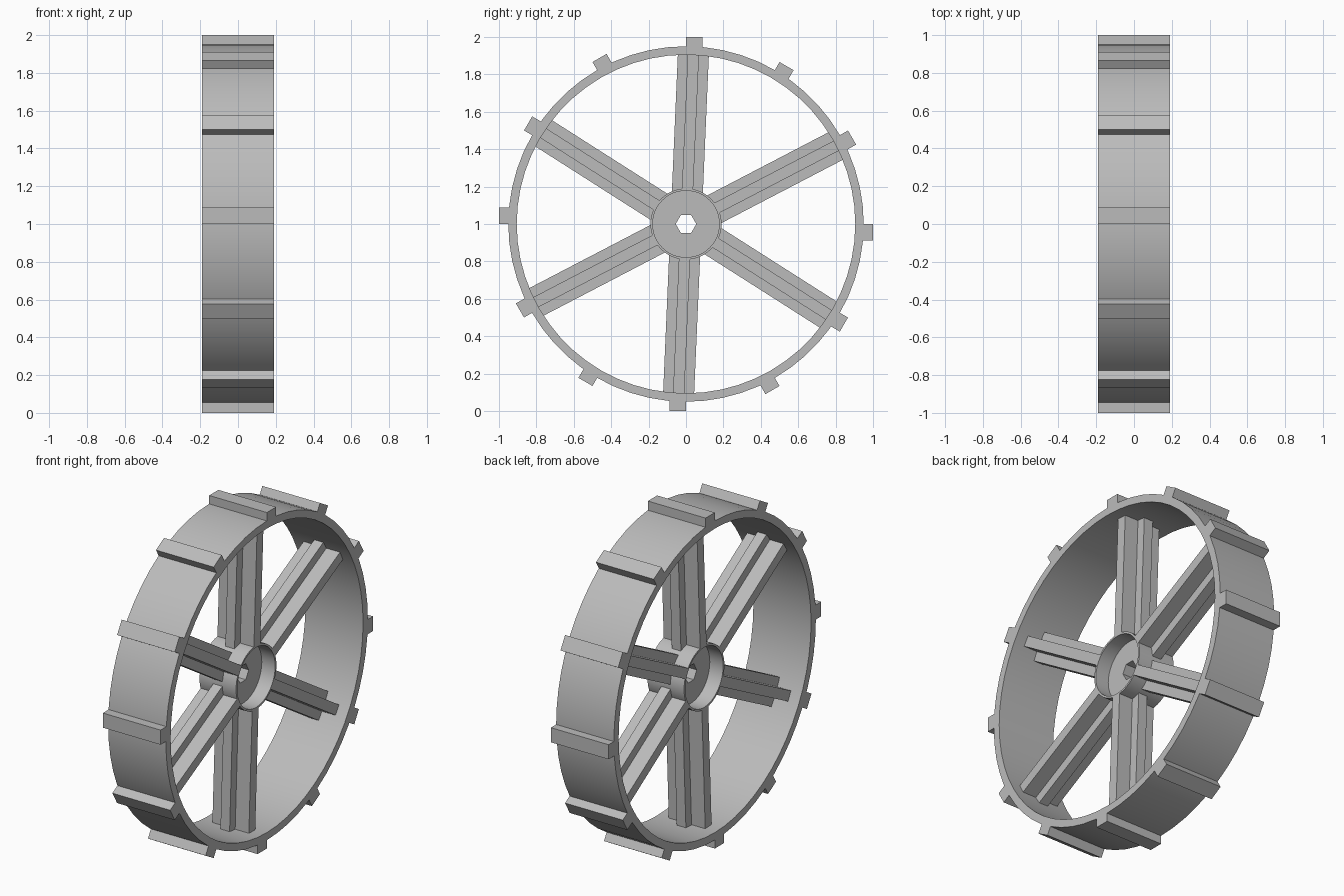
import bpy, bmesh, math
from mathutils import Matrix, Vector

old = bpy.data.objects.get("Cube")
if old:
    bpy.data.objects.remove(old, do_unlink=True)

grey = bpy.data.materials.new("light grey")
grey.use_nodes = True
COLOUR = (0.5, 0.5, 0.5, 1)
grey.diffuse_color = COLOUR
grey.node_tree.nodes["Principled BSDF"].inputs["Base Color"].default_value = COLOUR

HALF_WIDTH = 0.19      # rim half width along the axle
HUB_HALF = 0.12        # hub and spoke half width
RIM_OUT, RIM_IN = 0.95, 0.905
HUB_OUT, HUB_IN = 0.19, 0.178
TREAD = 0.087
LEAN = math.atan(TREAD / 2)   # spokes aim at the tread centres


def finish(bm, name, smooth=False):
    bmesh.ops.recalc_face_normals(bm, faces=bm.faces)
    mesh = bpy.data.meshes.new(name)
    bm.to_mesh(mesh)
    bm.free()
    mesh.materials.append(grey)
    ob = bpy.data.objects.new(name, mesh)
    ob.location.z = 1
    bpy.context.collection.objects.link(ob)
    if smooth:
        bpy.ops.object.select_all(action='DESELECT')
        ob.select_set(True)
        bpy.context.view_layer.objects.active = ob
        bpy.ops.object.shade_smooth_by_angle(angle=math.radians(30))
    return ob


def ring(name, half, r_out, r_in, sides, hole_sides=None):
    """Tube around the x axis; the hole may have fewer sides."""
    hole_sides = hole_sides or sides
    step = sides // hole_sides
    bm = bmesh.new()

    def point(x, r, i):
        a = math.tau * i / sides
        return bm.verts.new((x, r * math.cos(a), r * math.sin(a)))

    def hole_point(x, i):
        # point on the straight edge between two hole corners
        k, t = divmod(i, step)
        a, b = (Vector((x, r_in * math.cos(math.tau * n / hole_sides),
                        r_in * math.sin(math.tau * n / hole_sides))) for n in (k, k + 1))
        return bm.verts.new(a.lerp(b, t / step))

    loops = [[point(s * half, r_out, i) for i in range(sides)] for s in (-1, 1)]
    loops += [[hole_point(s * half, i) for i in range(sides)] for s in (1, -1)]
    for j in range(4):
        a, b = loops[j], loops[(j + 1) % 4]
        for i in range(sides):
            n = (i + 1) % sides
            bm.faces.new((a[i], a[n], b[n], b[i]))
    return finish(bm, name, True)


def box(bm, low, high):
    low, high = Vector(low), Vector(high)
    size = high - low
    m = Matrix.Translation((low + high) / 2) @ Matrix.Diagonal((*size, 1))
    bmesh.ops.create_cube(bm, size=1, matrix=m)


def around(name, count, lean, boxes):
    """Repeat boxes around the axle, clockwise from the top."""
    for k in range(count):
        bm = bmesh.new()
        for low, high in boxes:
            box(bm, low, high)
        turn = -(lean + math.tau * k / count)
        bmesh.ops.transform(bm, verts=bm.verts, matrix=Matrix.Rotation(turn, 4, 'X'))
        finish(bm, f"{name}_{k + 1}")


# Rim and hub
ring("rim", HALF_WIDTH, RIM_OUT, RIM_IN, 60)
ring("hub_sleeve", HUB_HALF, HUB_OUT, HUB_IN, 48)
ring("hub_disc", 0.032, 0.183, 0.055, 48, 6)

# Tread bars, each set to one side of its radius
around("tread_bar", 12, 0, [((-HALF_WIDTH, 0, 0.93), (HALF_WIDTH, TREAD, 1))])

# Spokes with a cross-shaped section
around("spoke", 6, LEAN, [
    ((-0.03, -0.083, 0.165), (0.03, 0.083, 0.92)),
    ((-HUB_HALF, -0.03, 0.182), (HUB_HALF, 0.03, 0.92)),
])
